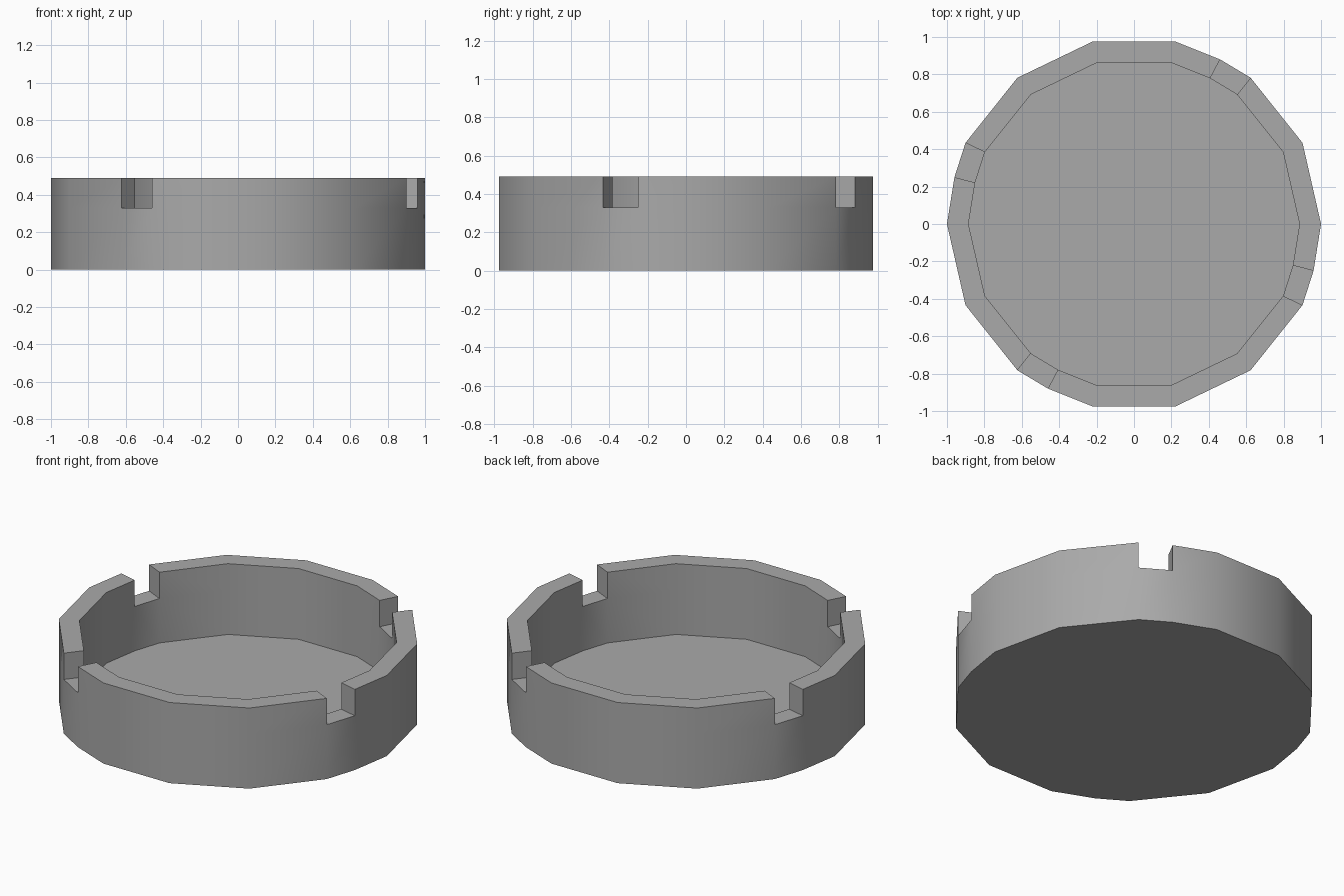
import bpy, bmesh
from math import radians, sin, cos

cube = bpy.data.objects.get("Cube")
if cube:
    bpy.data.objects.remove(cube)

SIDES = 14
INNER = 0.885                                   # inner radius relative to outer
BASE, FLOOR, LEDGE, RIM = 0.0, 0.06, 0.33, 0.49
STEP = 360 / SIDES

grey = bpy.data.materials.new("Plain grey")
grey.use_nodes = True
colour = (0.4, 0.4, 0.4, 1)
grey.diffuse_color = colour
grey.node_tree.nodes["Principled BSDF"].inputs["Base Color"].default_value = colour

# Outline: a regular polygon with one extra corner at the end of each notch
# Each corner is (angle, radius, whether a notch starts here)
corners = []
for half in (0, 180):
    for i in range(SIDES // 2):
        corners.append((half + i * STEP, 1.0, i in (2, 6)))
        if i == 2:
            corners.append((half + 62.4, 0.993, False))
        if i == 6:
            corners.append((half + 165.4, 0.992, False))
# The second notch of each half starts at its polygon corner and ends at the extra one
count = len(corners)

bm = bmesh.new()


def ring(scale, z):
    return [bm.verts.new((r * scale * cos(radians(a)), r * scale * sin(radians(a)), z))
            for a, r, _ in corners]


outer_base, outer_mid, outer_rim = (ring(1, z) for z in (BASE, LEDGE, RIM))
inner_floor, inner_mid, inner_rim = (ring(INNER, z) for z in (FLOOR, LEDGE, RIM))


def strip(a, b, i):
    j = (i + 1) % count
    bm.faces.new((a[i], a[j], b[j], b[i]))


# Underside and dish floor
bm.faces.new(outer_base)
bm.faces.new(inner_floor)

# Wall, full height except at the four notches
for i, (_, _, notch) in enumerate(corners):
    strip(outer_base, outer_mid, i)
    strip(inner_floor, inner_mid, i)
    if notch:
        strip(outer_mid, inner_mid, i)
        for k in (i, (i + 1) % count):          # notch cheeks
            bm.faces.new((outer_mid[k], outer_rim[k], inner_rim[k], inner_mid[k]))
    else:
        strip(outer_mid, outer_rim, i)
        strip(inner_mid, inner_rim, i)
        strip(outer_rim, inner_rim, i)

bmesh.ops.recalc_face_normals(bm, faces=bm.faces)
mesh = bpy.data.meshes.new("notched_dish")
bm.to_mesh(mesh)
bm.free()
mesh.materials.append(grey)

dish = bpy.data.objects.new("notched_dish", mesh)
bpy.context.collection.objects.link(dish)
bpy.ops.object.select_all(action="DESELECT")
dish.select_set(True)
bpy.context.view_layer.objects.active = dish
bpy.ops.object.shade_smooth_by_angle(angle=radians(30))
